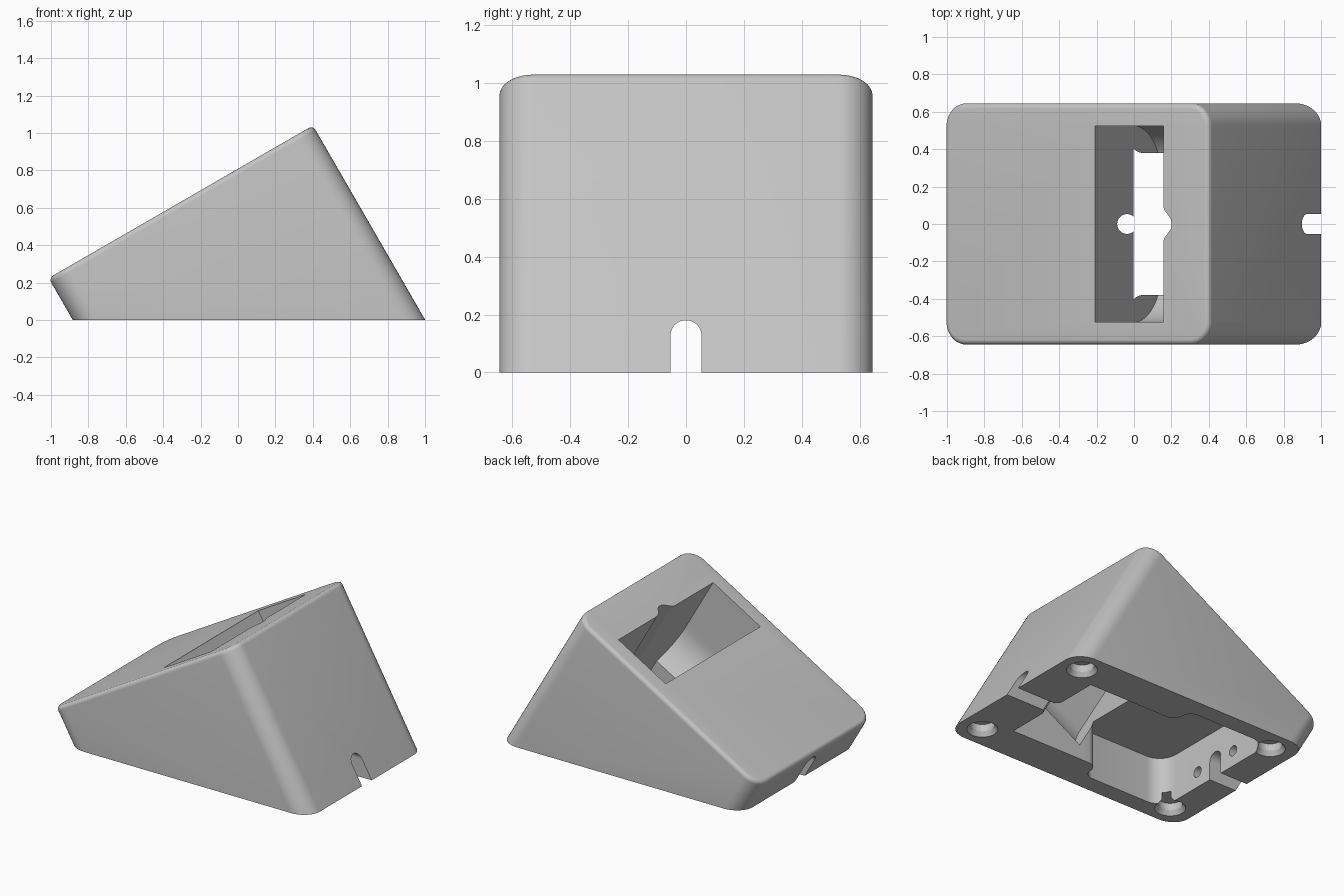
import bpy, bmesh, math
from mathutils import Matrix, Vector

cube = bpy.data.objects.get("Cube")
if cube:
    bpy.data.objects.remove(cube, do_unlink=True)

grey = bpy.data.materials.new("plain grey")
grey.use_nodes = True
colour = (0.55, 0.55, 0.55, 1)
grey.diffuse_color = colour
grey.node_tree.nodes["Principled BSDF"].inputs["Base Color"].default_value = colour

TILT = Matrix.Rotation(math.radians(-30), 4, "Y")
FLAT = Matrix.Identity(4)
cutters = []


def rounded(corners, steps=10):
    """Outline with an arc at every corner given as (a, b, radius)."""
    out = []
    for i, (a, b, r) in enumerate(corners):
        p = Vector((a, b))
        if r == 0:
            out.append(p)
            continue
        d1 = (Vector(corners[i - 1][:2]) - p).normalized()
        d2 = (Vector(corners[(i + 1) % len(corners)][:2]) - p).normalized()
        half = d1.angle(d2) / 2
        centre = p + (d1 + d2).normalized() * r / math.sin(half)
        v1 = p + d1 * r / math.tan(half) - centre
        v2 = p + d2 * r / math.tan(half) - centre
        sweep = v1.angle_signed(v2)
        for k in range(steps + 1):
            t = -sweep * k / steps
            c, s = math.cos(t), math.sin(t)
            out.append(centre + Vector((v1.x * c - v1.y * s, v1.x * s + v1.y * c)))
    return out


def finish(bm, name, matrix):
    bmesh.ops.recalc_face_normals(bm, faces=bm.faces)
    mesh = bpy.data.meshes.new(name)
    bm.to_mesh(mesh)
    bm.free()
    mesh.transform(matrix)
    mesh.materials.append(grey)
    ob = bpy.data.objects.new(name, mesh)
    bpy.context.collection.objects.link(ob)
    return ob


def prism(name, outline, axis, low, high, matrix=FLAT, bevel=0):
    """Extrude a 2D outline along x, y or z."""
    place = {"x": lambda p, h: (h, p.x, p.y),
             "y": lambda p, h: (p.x, h, p.y),
             "z": lambda p, h: (p.x, p.y, h)}[axis]
    bm = bmesh.new()
    ends = [[bm.verts.new(place(p, h)) for p in outline] for h in (low, high)]
    n = len(outline)
    bm.faces.new(ends[0])
    top = bm.faces.new(ends[1])
    for i in range(n):
        j = (i + 1) % n
        bm.faces.new((ends[0][i], ends[0][j], ends[1][j], ends[1][i]))
    if bevel:
        bmesh.ops.recalc_face_normals(bm, faces=bm.faces)
        bmesh.ops.bevel(bm, geom=list(top.edges), offset=bevel, segments=5,
                        profile=0.5, affect="EDGES")
    return finish(bm, name, matrix)


def cone(name, r1, r2, depth, matrix):
    bm = bmesh.new()
    bmesh.ops.create_cone(bm, cap_ends=True, segments=32, radius1=r1, radius2=r2, depth=depth)
    return finish(bm, name, matrix)


# Tilted block with rounded corners and a soft upper rim
R = 0.12
body = prism("wedge_stand",
             rounded([(-0.765, -0.645, R), (0.867, -0.645, R),
                      (0.867, 0.645, R), (-0.765, 0.645, R)]),
             "z", -0.9, 0.70, TILT, bevel=0.028)

# Everything under the ground plane is sliced away
cutters.append(prism("ground_cutter", rounded([(-2, -2, 0), (2, -2, 0), (2, 2, 0), (-2, 2, 0)]),
                     "z", -2, 0))

# Sloping pocket with a round-bottomed section
cutters.append(prism("pocket_cutter",
                     rounded([(-0.525, 0.9, 0), (0.525, 0.9, 0),
                              (0.525, -0.02, 0.3), (-0.525, -0.02, 0.3)], 16),
                     "x", 0.162, 0.585, TILT))

# Cable groove in the upper pocket wall
cutters.append(prism("groove_cutter",
                     rounded([(0.5, -0.15, 0), (0.584, -0.15, 0), (0.584, -0.085, 0.06),
                              (0.637, -0.02, 0.045), (0.637, 0.02, 0.045),
                              (0.584, 0.085, 0.06), (0.584, 0.15, 0), (0.5, 0.15, 0)], 6),
                     "z", -0.6, 0.9, TILT))

# Wide hollow underneath, flaring out from the neck
F = 0.07
cutters.append(prism("hollow_cutter",
                     rounded([(-0.67, -0.52, 0.13), (-0.02, -0.52, F), (-0.02, -0.38, F),
                              (0.1, -0.38, 0), (0.1, 0.38, 0), (-0.02, 0.38, F),
                              (-0.02, 0.52, F), (-0.67, 0.52, 0.13)]),
                     "z", -0.1, 0.33))

# Neck joining the hollow to the pocket
cutters.append(prism("neck_cutter",
                     rounded([(-0.05, -0.1, 0), (0.733, -0.1, 0),
                              (0.485, 0.33, 0), (-0.05, 0.33, 0)]),
                     "y", -0.38, 0.38))

# Arched cable channel through both ends
cutters.append(prism("channel_cutter",
                     rounded([(-0.054, -0.1, 0), (0.054, -0.1, 0),
                              (0.054, 0.18, 0.0535), (-0.054, 0.18, 0.0535)]),
                     "x", -1.2, 1.2))

# Upright cable hole beside the lower pocket wall
cutters.append(cone("cable_hole_cutter", 0.053, 0.053, 0.4,
                    Matrix.Translation((-0.037, 0, 0.4))))

# Chamfered foot recesses and screw holes, mirrored across the middle
for side in (-1, 1):
    for x in (0.84, -0.71):
        cutters.append(cone("foot_recess_cutter", 0.078, 0.078, 0.16,
                            Matrix.Translation((x, side * 0.49, 0))))
        cutters.append(cone("foot_chamfer_cutter", 0.115, 0.075, 0.06,
                            Matrix.Translation((x, side * 0.49, 0.005))))
    cutters.append(cone("screw_hole_cutter", 0.036, 0.036, 0.2,
                        Matrix.Translation((-0.68, side * 0.175, 0.11))
                        @ Matrix.Rotation(math.pi / 2, 4, "Y")))

# Cut all the openings, then bake the result
for cutter in cutters:
    mod = body.modifiers.new(cutter.name, "BOOLEAN")
    mod.operation = "DIFFERENCE"
    mod.solver = "EXACT"
    mod.object = cutter
    cutter.hide_render = True
bpy.context.view_layer.update()
evaluated = body.evaluated_get(bpy.context.evaluated_depsgraph_get())
result = bpy.data.meshes.new_from_object(evaluated)
body.modifiers.clear()
body.data = result
for cutter in cutters:
    bpy.data.objects.remove(cutter, do_unlink=True)

bpy.ops.object.select_all(action="DESELECT")
body.select_set(True)
bpy.context.view_layer.objects.active = body
bpy.ops.object.shade_smooth_by_angle(angle=math.radians(30))
